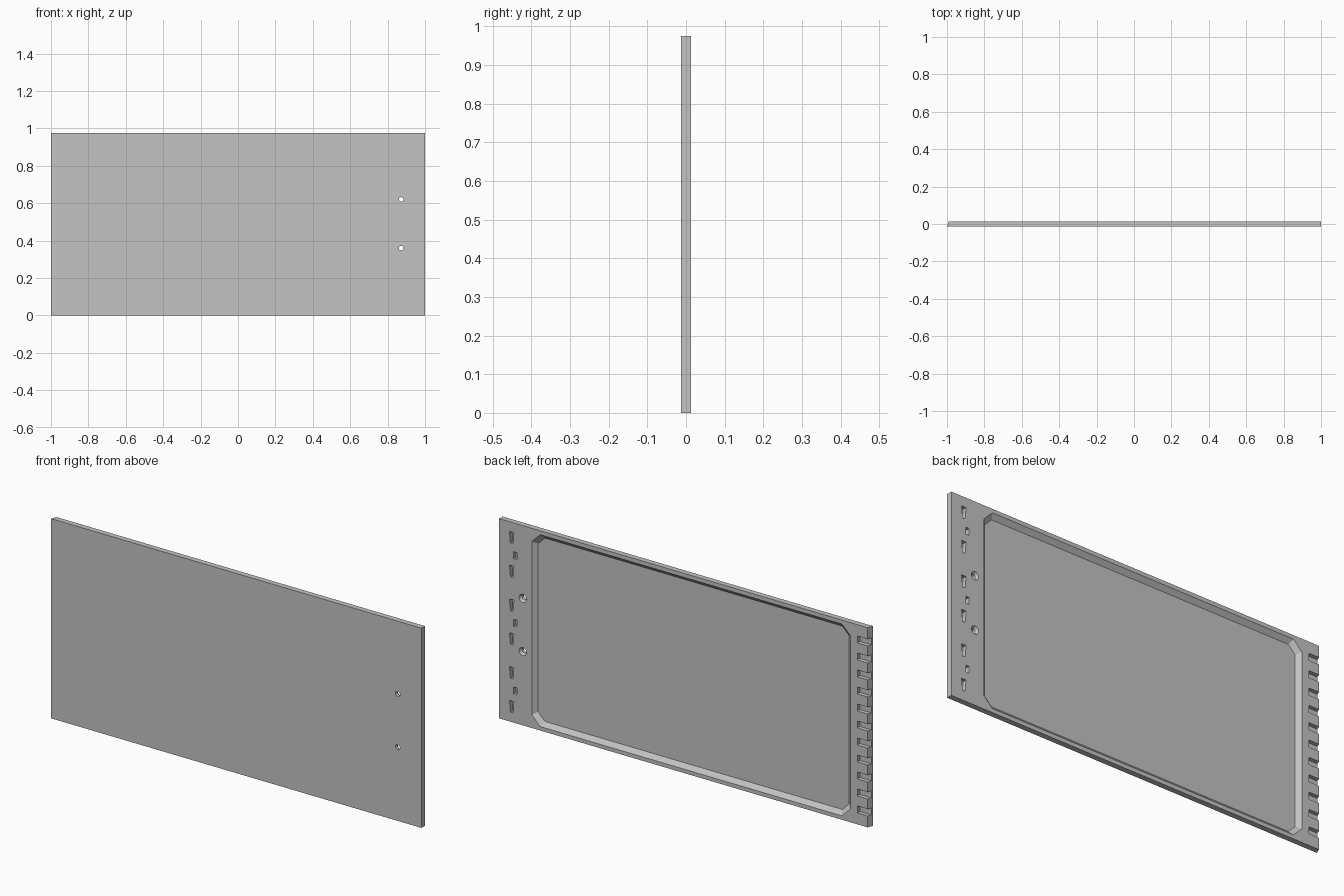
import bpy, bmesh, math

cube = bpy.data.objects.get("Cube")
if cube:
    bpy.data.objects.remove(cube, do_unlink=True)

HEIGHT, FRONT, BACK = 0.975, -0.0135, 0.0135
FLOOR = -0.006          # depth reached by the blind pockets

grey = bpy.data.materials.new("light_grey")
grey.use_nodes = True
colour = (0.55, 0.55, 0.55, 1)
grey.diffuse_color = colour
grey.node_tree.nodes["Principled BSDF"].inputs["Base Color"].default_value = colour


def loft(name, near, far, y0, y1):
    """Solid between two (x, z) outlines lying at depths y0 and y1."""
    bm = bmesh.new()
    a = [bm.verts.new((x, y0, z)) for x, z in near]
    b = [bm.verts.new((x, y1, z)) for x, z in far]
    bm.faces.new(a)
    bm.faces.new(b[::-1])
    for i in range(len(a)):
        j = (i + 1) % len(a)
        bm.faces.new((a[i], b[i], b[j], a[j]))
    bmesh.ops.recalc_face_normals(bm, faces=bm.faces)
    mesh = bpy.data.meshes.new(name)
    bm.to_mesh(mesh)
    bm.free()
    mesh.materials.append(grey)
    obj = bpy.data.objects.new(name, mesh)
    bpy.context.collection.objects.link(obj)
    return obj


def rect(x0, x1, z0, z1):
    return [(x0, z0), (x1, z0), (x1, z1), (x0, z1)]


def clipped_rect(x0, x1, z0, z1, c):
    return [(x0 + c, z0), (x1 - c, z0), (x1, z0 + c), (x1, z1 - c),
            (x1 - c, z1), (x0 + c, z1), (x0, z1 - c), (x0, z0 + c)]


def circle(x, z, r, n=24):
    return [(x + r * math.cos(2 * math.pi * i / n),
             z + r * math.sin(2 * math.pi * i / n)) for i in range(n)]


# Panel with one slanted end
panel = loft("panel", rect(-1, 1, 0, HEIGHT), rect(-0.99, 1, 0, HEIGHT), FRONT, BACK)
cutters = []


def cut(name, near, far, y0, y1=BACK + 0.002):
    cutters.append(loft(name, near, far, y0, y1))


# Large back recess with sloping walls and clipped corners
cut("recess_cutter", clipped_rect(-0.877, 0.803, 0.04, HEIGHT - 0.04, 0.037),
    clipped_rect(-0.899, 0.825, 0.017, HEIGHT - 0.017, 0.046), FLOOR)

# Row of open slots along the slanted end
for i in range(11):
    z = HEIGHT / 2 + (i - 5) * 0.083
    slot = rect(-1.05, -0.935, z - 0.017, z + 0.017)
    cut("slot_cutter", slot, slot, FLOOR)

# Tapered hook pockets
for i in range(6):
    z = HEIGHT / 2 + (i - 2.5) * 0.165
    pocket = [(0.925, z - 0.028), (0.939, z - 0.028), (0.944, z + 0.028), (0.92, z + 0.028)]
    cut("hook_pocket_cutter", pocket, pocket, FLOOR)

# Small locating pockets
for i in range(3):
    z = HEIGHT / 2 + (i - 1) * 0.33
    pocket = rect(0.903, 0.921, z - 0.017, z + 0.017)
    cut("locating_pocket_cutter", pocket, pocket, FLOOR)

# Countersunk through holes
for z in (0.36, 0.62):
    cut("hole_cutter", circle(0.872, z, 0.012), circle(0.872, z, 0.012), FRONT - 0.01, 0.005)
    cut("countersink_cutter", circle(0.872, z, 0.012), circle(0.872, z, 0.021), 0.002)

# Carve the panel, then drop the cutters
bpy.context.view_layer.objects.active = panel
for cutter in cutters:
    cutter.hide_render = True
    mod = panel.modifiers.new("carve", "BOOLEAN")
    mod.operation, mod.solver, mod.object = "DIFFERENCE", "EXACT", cutter
    bpy.ops.object.modifier_apply(modifier=mod.name)
    bpy.data.objects.remove(cutter, do_unlink=True)
